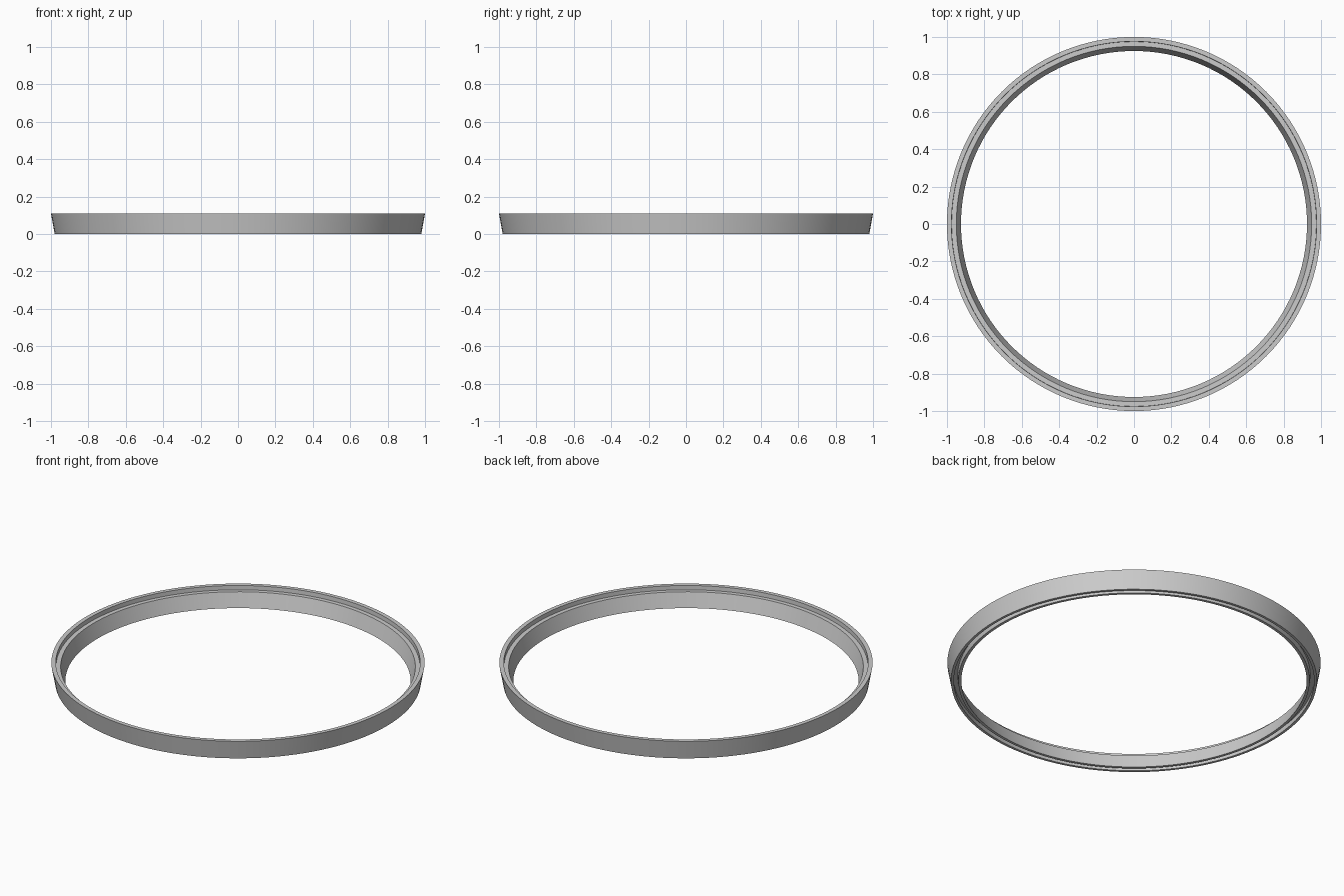
import bpy, bmesh, math
from mathutils import Vector

cube = bpy.data.objects.get("Cube")
if cube:
    bpy.data.objects.remove(cube, do_unlink=True)

grey = bpy.data.materials.new("light_grey")
grey.use_nodes = True
colour = (0.6, 0.6, 0.6, 1)
grey.diffuse_color = colour
grey.node_tree.nodes["Principled BSDF"].inputs["Base Color"].default_value = colour

SEGMENTS = 128

# Cross-section as (radius, height): flared outer wall, stepped top, grooved underside
profile = [
    (0.98, 0), (1.0, 0.11),                                  # outer wall
    (0.976, 0.11), (0.975, 0.085), (0.95, 0.085),            # rim and ledge
    (0.925, 0),                                              # sloping inner wall
    (0.941, 0), (0.945, 0.03), (0.968, 0.03), (0.965, 0),    # groove underneath
]


def lathe(name, points, material):
    """Revolve a closed cross-section around z."""
    bm = bmesh.new()
    verts = [bm.verts.new((r, 0, z)) for r, z in points]
    edges = [bm.edges.new((a, b)) for a, b in zip(verts, verts[1:] + verts[:1])]
    bmesh.ops.spin(bm, geom=verts + edges, cent=Vector(), axis=(0, 0, 1),
                   angle=math.tau, steps=SEGMENTS, use_duplicate=False)
    bmesh.ops.remove_doubles(bm, verts=bm.verts, dist=0.0005)
    bmesh.ops.recalc_face_normals(bm, faces=bm.faces)
    mesh = bpy.data.meshes.new(name)
    bm.to_mesh(mesh)
    bm.free()
    mesh.materials.append(material)
    obj = bpy.data.objects.new(name, mesh)
    bpy.context.collection.objects.link(obj)
    return obj


ring = lathe("stepped_ring", profile, grey)
bpy.ops.object.select_all(action="DESELECT")
ring.select_set(True)
bpy.context.view_layer.objects.active = ring
bpy.ops.object.shade_smooth_by_angle(angle=math.radians(30))
